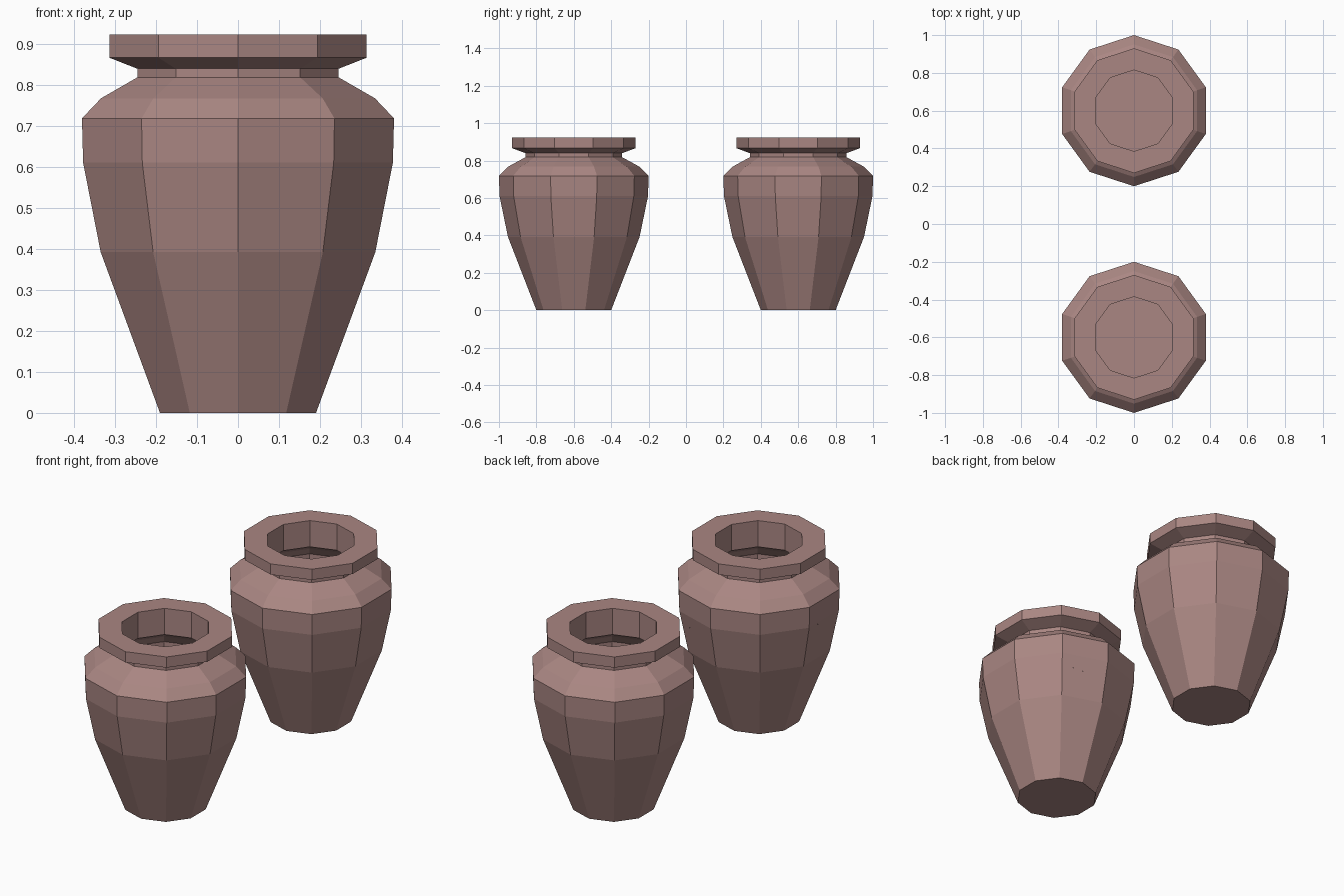
import bpy, bmesh
from math import sin, cos, radians
from mathutils import Vector

if "Cube" in bpy.data.objects:
    bpy.data.objects.remove(bpy.data.objects["Cube"])

SIDES = 10
# (radius, height): outer wall up, over the lip, then down the hollow inside
PROFILE = [(0.20, 0), (0.352, 0.392), (0.397, 0.61), (0.40, 0.718), (0.351, 0.767),
           (0.258, 0.818), (0.258, 0.839), (0.33, 0.866), (0.33, 0.922),
           (0.215, 0.922), (0.215, 0.785), (0.30, 0.735), (0.34, 0.69),
           (0.34, 0.60), (0.30, 0.39), (0.216, 0.08)]

clay = bpy.data.materials.new("clay")
clay.diffuse_color = (0.40, 0.24, 0.225, 1)
clay.use_nodes = True
clay.node_tree.nodes["Principled BSDF"].inputs["Base Color"].default_value = clay.diffuse_color


def vase_bmesh():
    bm = bmesh.new()
    rings = []
    for r, z in PROFILE:
        angles = [radians(90 + 360 * k / SIDES) for k in range(SIDES)]
        rings.append([bm.verts.new((r * cos(a), r * sin(a), z)) for a in angles])
    for low, high in zip(rings, rings[1:]):
        for k in range(SIDES):
            n = (k + 1) % SIDES
            bm.faces.new((low[k], low[n], high[n], high[k]))
    bm.faces.new(rings[0][::-1])
    bm.faces.new(rings[-1])
    return bm


def cut(bm, point, normal):
    # keeps the side the normal points away from
    bmesh.ops.bisect_plane(bm, geom=bm.verts[:] + bm.edges[:] + bm.faces[:], dist=1e-5,
                           plane_co=point, plane_no=normal, clear_outer=True)


def add_object(bm, name, y):
    mesh = bpy.data.meshes.new(name)
    bm.to_mesh(mesh)
    mesh.materials.append(clay)
    obj = bpy.data.objects.new(name, mesh)
    obj.location.y = y
    bpy.context.collection.objects.link(obj)


# whole vase at the back
whole = vase_bmesh()
add_object(whole, "whole_vase", 0.6)

# cracked vase at the front: (angle, height where the crack meets the body)
CRACKS = [(0, 0.61), (56, 0.55), (105, 0.50), (180, 0.61), (250, 0.42),
          (288, 0.59), (318, 0.61), (360, 0.61)]
lower = bmesh.new()
for i, ((a1, z1), (a2, z2)) in enumerate(zip(CRACKS, CRACKS[1:])):
    b1, b2 = radians(a1), radians(a2)
    p1 = Vector((0.38 * cos(b1), 0.38 * sin(b1), z1))
    p2 = Vector((0.38 * cos(b2), 0.38 * sin(b2), z2))
    mid = Vector((0, 0, (z1 + z2) / 2))
    up = (p1 - mid).cross(p2 - mid).normalized()
    # upper shards, and the matching part below each
    for part, normal in (("upper", -up), ("lower", up)):
        bm = vase_bmesh()
        cut(bm, (0, 0, 0), (sin(b1), -cos(b1), 0))
        cut(bm, (0, 0, 0), (-sin(b2), cos(b2), 0))
        cut(bm, mid, normal)
        if part == "upper":
            add_object(bm, f"upper_shard_{i + 1}", -0.6)
        else:
            temp = bpy.data.meshes.new("temp")
            bm.to_mesh(temp)
            lower.from_mesh(temp)
            bpy.data.meshes.remove(temp)
        bm.free()

# lower body, joined and then split in two through the base
bmesh.ops.remove_doubles(lower, verts=lower.verts[:], dist=0.0005)
bmesh.ops.dissolve_limit(lower, angle_limit=0.002, verts=lower.verts[:], edges=lower.edges[:])
for name, s in (("lower_left_half", 1), ("lower_right_half", -1)):
    half = lower.copy()
    a = radians(54)
    cut(half, (0, 0, 0), (s * sin(a), -s * cos(a), 0))
    add_object(half, name, -0.6)
    half.free()
lower.free()
whole.free()
